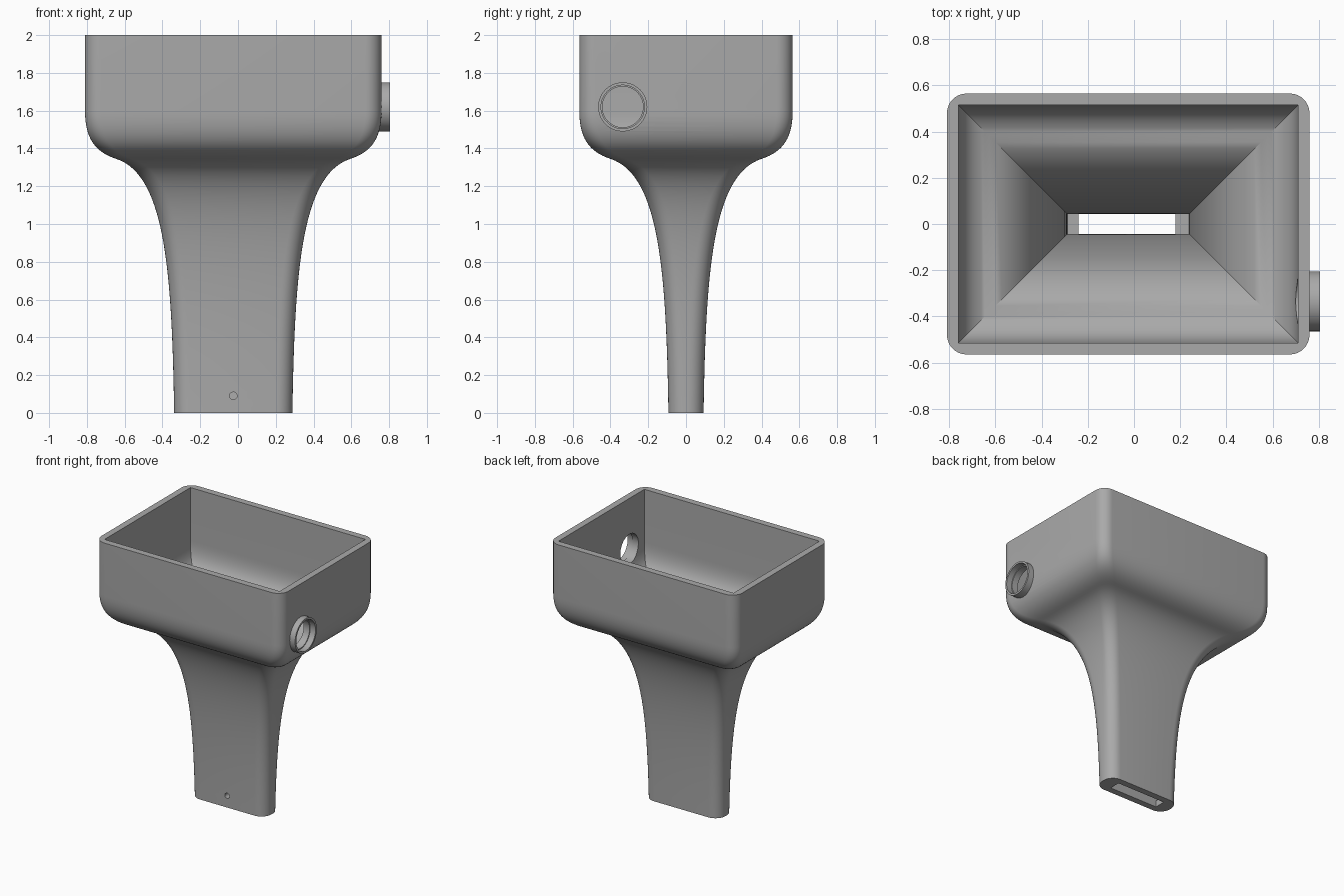
import bpy, bmesh, math
from mathutils import Vector, Matrix
from mathutils.geometry import interpolate_bezier

if "Cube" in bpy.data.objects:
    bpy.data.objects.remove(bpy.data.objects["Cube"])

CX = -0.025        # centre line of the body
SIDE_DIFF = 0.22   # half width minus half depth, the same at every height
WALL = 0.05

gray = bpy.data.materials.new("plain gray")
gray.use_nodes = True
gray.diffuse_color = (0.4, 0.4, 0.4, 1)
gray.node_tree.nodes["Principled BSDF"].inputs["Base Color"].default_value = (0.4, 0.4, 0.4, 1)


def make_object(name, bm):
    bmesh.ops.recalc_face_normals(bm, faces=bm.faces)
    mesh = bpy.data.meshes.new(name)
    bm.to_mesh(mesh)
    bm.free()
    mesh.materials.append(gray)
    obj = bpy.data.objects.new(name, mesh)
    bpy.context.collection.objects.link(obj)
    return obj


def section(hx, hy, z, radius):
    """Rectangle outline, with rounded corners if radius is above zero."""
    steps = 8 if radius else 0
    pts = []
    for i, (sx, sy) in enumerate([(1, 1), (-1, 1), (-1, -1), (1, -1)]):
        for k in range(steps + 1):
            a = math.pi / 2 * (i + (k / steps if steps else 0))
            pts.append((CX + sx * (hx - radius) + radius * math.cos(a),
                        sy * (hy - radius) + radius * math.sin(a), z))
    return pts


def loft(name, profile, radius):
    bm = bmesh.new()
    rings = [[bm.verts.new(p) for p in section(hx, hx - SIDE_DIFF, z, radius)]
             for hx, z in profile]
    for a, b in zip(rings, rings[1:]):
        for i in range(len(a)):
            j = (i + 1) % len(a)
            bm.faces.new((a[i], a[j], b[j], b[i]))
    bm.faces.new(rings[0])
    bm.faces.new(rings[-1])
    return make_object(name, bm)


def cylinder(name, radius, length, centre, axis, sides=64):
    bm = bmesh.new()
    turn = Vector((0, 0, 1)).rotation_difference(Vector(axis)).to_matrix().to_4x4()
    bmesh.ops.create_cone(bm, cap_ends=True, segments=sides, radius1=radius, radius2=radius,
                          depth=length, matrix=Matrix.Translation(centre) @ turn)
    return make_object(name, bm)


def box(name, size, centre):
    bm = bmesh.new()
    bmesh.ops.create_cube(bm, size=1, matrix=Matrix.Translation(centre) @ Matrix.Diagonal((*size, 1)))
    return make_object(name, bm)


def combine(target, other, operation):
    """Apply a boolean and remove the helper object."""
    mod = target.modifiers.new("combine", "BOOLEAN")
    mod.operation, mod.object, mod.solver = operation, other, "EXACT"
    bpy.context.view_layer.update()
    graph = bpy.context.evaluated_depsgraph_get()
    result = bpy.data.meshes.new_from_object(target.evaluated_get(graph))
    target.modifiers.clear()
    target.data = result
    bpy.data.objects.remove(other)


# Side outline: straight hopper wall, round shoulder, flared neck
V = Vector
shoulder = interpolate_bezier(V((0.785, 1.6)), V((0.785, 1.44)), V((0.72, 1.378)), V((0.62, 1.345)), 16)
neck = interpolate_bezier(V((0.62, 1.345)), V((0.36, 1.26)), V((0.325, 0.75)), V((0.313, 0)), 32)
outer = [V((0.785, 2))] + [p.to_2d() for p in shoulder] + [p.to_2d() for p in neck[1:]]

# Inner outline: the same curve moved inward by the wall thickness
inner = [V((0.785 - WALL, 2.1))]
for before, point, after in zip(outer, outer[1:], outer[2:]):
    d = (after - before).normalized()
    inner.append(point + V((d.y, -d.x)) * WALL)
inner = [p for p in inner if p.y > 0.07] + [V((0.263, 0.05))]

hopper = loft("hopper_body", outer, 0.085)

# Side spout ring
spout_at = (0.77, -0.335, 1.62)
combine(hopper, cylinder("spout_ring", 0.13, 0.07, spout_at, (1, 0, 0)), "UNION")

# Hollow inside, bottom slot, spout bore and the small front hole
combine(hopper, loft("cavity_cutter", inner, 0), "DIFFERENCE")
combine(hopper, box("slot_cutter", (0.42, 0.086, 0.3), (CX - 0.005, 0, 0)), "DIFFERENCE")
combine(hopper, cylinder("bore_cutter", 0.108, 0.3, spout_at, (1, 0, 0)), "DIFFERENCE")
combine(hopper, cylinder("spout_recess_cutter", 0.115, 0.1, (0.81, *spout_at[1:]), (1, 0, 0)), "DIFFERENCE")
combine(hopper, cylinder("pin_hole_cutter", 0.02, 0.12, (CX, -0.08, 0.09), (0, 1, 0), 24), "DIFFERENCE")

# Smooth shading with sharp rims
hopper.data.shade_smooth()
hopper.data.set_sharp_from_angle(angle=math.radians(30))
